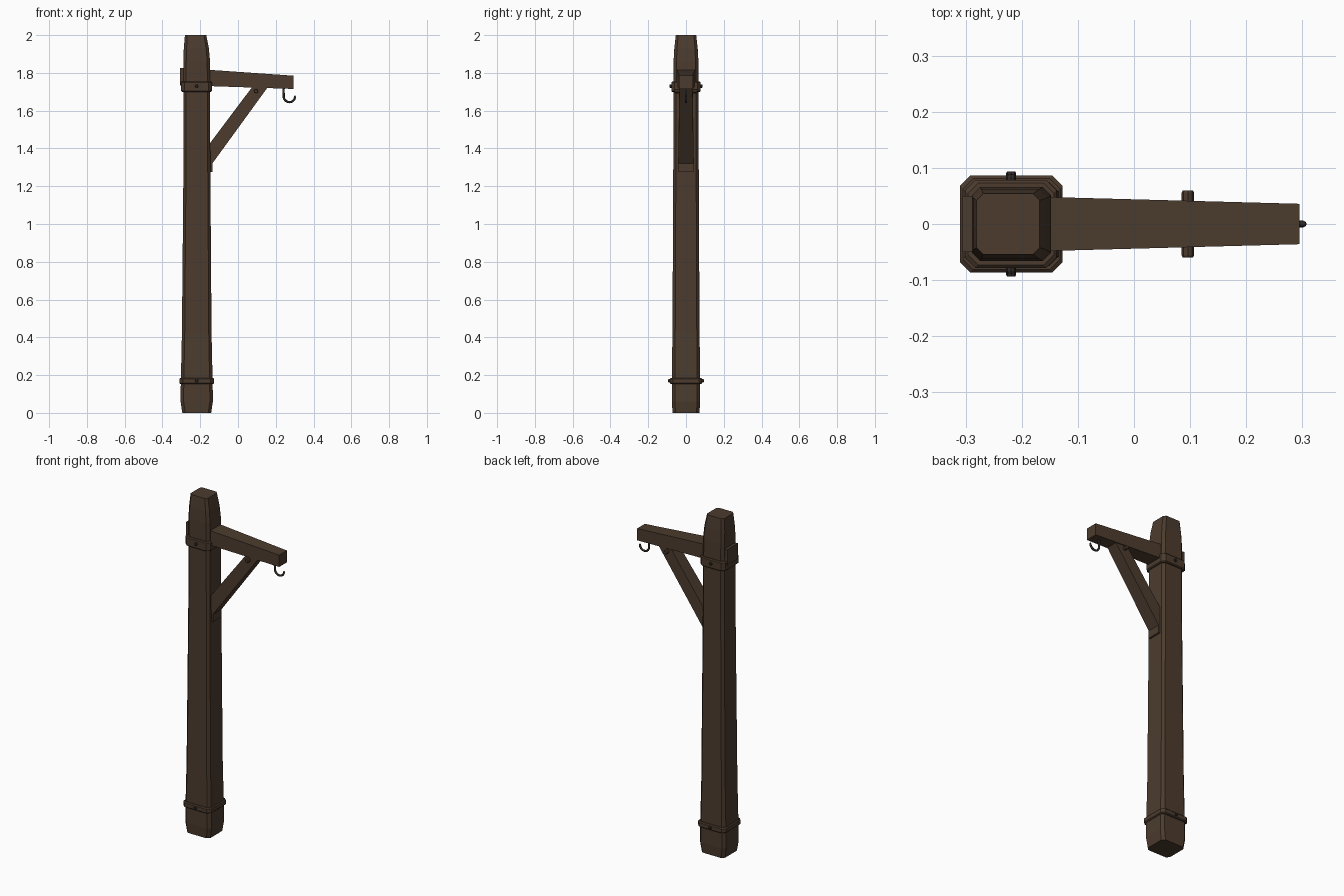
import bpy, bmesh, math
from mathutils import Vector

if "Cube" in bpy.data.objects:
    bpy.data.objects.remove(bpy.data.objects["Cube"], do_unlink=True)


def material(name, color):
    m = bpy.data.materials.new(name)
    m.use_nodes = True
    m.diffuse_color = (*color, 1)
    m.node_tree.nodes["Principled BSDF"].inputs["Base Color"].default_value = (*color, 1)
    return m


wood = material("brown wood", (0.072, 0.044, 0.027))
iron = material("dark iron", (0.03, 0.024, 0.02))


def loft(name, rings, mat):
    """Skin a stack of equal-length point rings and cap both ends."""
    bm = bmesh.new()
    loops = [[bm.verts.new(p) for p in ring] for ring in rings]
    n = len(loops[0])
    for a, b in zip(loops, loops[1:]):
        for i in range(n):
            j = (i + 1) % n
            bm.faces.new((a[i], a[j], b[j], b[i]))
    bm.faces.new(loops[0][::-1])
    bm.faces.new(loops[-1])
    bmesh.ops.recalc_face_normals(bm, faces=bm.faces)
    mesh = bpy.data.meshes.new(name)
    bm.to_mesh(mesh)
    bm.free()
    mesh.materials.append(mat)
    obj = bpy.data.objects.new(name, mesh)
    bpy.context.collection.objects.link(obj)
    return obj


def octagon(x0, x1, hy, z, c):
    """Horizontal rectangle with cut corners."""
    return [(x0 + c, -hy, z), (x1 - c, -hy, z), (x1, -hy + c, z), (x1, hy - c, z),
            (x1 - c, hy, z), (x0 + c, hy, z), (x0, hy - c, z), (x0, -hy + c, z)]


def beam_end(x, hy, low, high):
    return [(x, -hy, low), (x, hy, low), (x, hy, high), (x, -hy, high)]


def rod(name, x, z, radius, half, mat, sides=8):
    """Cylinder lying along y, through the timber."""
    rings = []
    for y, r in ((-half, radius * 0.8), (-half + 0.004, radius),
                 (half - 0.004, radius), (half, radius * 0.8)):
        rings.append([(x + r * math.cos(math.tau * i / sides), y,
                       z + r * math.sin(math.tau * i / sides)) for i in range(sides)])
    return loft(name, rings, mat)


# Upright timber: left edge, right edge, half depth, height, corner cut
post = [(-0.295, -0.142, 0.071, 0, 0.016), (-0.304, -0.133, 0.075, 0.06, 0.016),
        (-0.303, -0.134, 0.075, 0.15, 0.016), (-0.297, -0.14, 0.072, 0.42, 0.015),
        (-0.292, -0.144, 0.069, 0.95, 0.014), (-0.288, -0.147, 0.067, 1.4, 0.014),
        (-0.289, -0.148, 0.066, 1.86, 0.015), (-0.287, -0.154, 0.062, 1.93, 0.015),
        (-0.281, -0.168, 0.054, 2.0, 0.012)]
loft("post", [octagon(*row) for row in post], wood)


# Straps around the post with bevelled rims
def strap(name, x0, x1, hy, low, high):
    b = 0.005
    rows = [(b, low), (0, low + b), (0, high - b), (b, high)]
    return loft(name, [octagon(x0 + d, x1 - d, hy - d, z, 0.018) for d, z in rows], wood)


strap("lower_strap", -0.31, -0.127, 0.086, 0.153, 0.185)
strap("upper_strap", -0.301, -0.138, 0.078, 1.7, 1.755)
rod("lower_strap_nail", -0.219, 0.17, 0.009, 0.094, iron)
rod("upper_strap_nail", -0.219, 1.73, 0.009, 0.088, iron)

# Tapering arm, passing through the post
loft("arm", [beam_end(-0.306, 0.05, 1.733, 1.826), beam_end(-0.15, 0.048, 1.73, 1.816),
             beam_end(0.295, 0.036, 1.715, 1.785)], wood)

# Diagonal brace, its foot block and the peg through its head
foot = [(-0.147, -0.041, 1.305), (-0.147, 0.041, 1.305),
        (-0.147, 0.041, 1.43), (-0.147, -0.041, 1.43)]
head = [(0.156, -0.035, 1.722), (0.156, 0.035, 1.722),
        (0.075, 0.035, 1.725), (0.075, -0.035, 1.725)]
loft("brace", [foot, head], wood)
loft("brace_foot_block", [beam_end(-0.16, 0.041, 1.275, 1.43),
                          beam_end(-0.136, 0.041, 1.275, 1.38)], wood)
rod("brace_peg", 0.096, 1.703, 0.011, 0.06, wood)

# Iron hook swept as a round rod
path = [Vector((0.242, 0, 1.73)), Vector((0.241, 0, 1.70))]
for i in range(13):
    a = math.radians(170 + i * 16.5)
    path.append(Vector((0.272 + 0.03 * math.cos(a), 0, 1.675 + 0.03 * math.sin(a))))
rings = []
for i, p in enumerate(path):
    t = (path[min(i + 1, len(path) - 1)] - path[max(i - 1, 0)]).normalized()
    side = Vector((0, 1, 0)).cross(t)
    r = 0.006 if i < len(path) - 1 else 0.003
    rings.append([p + r * (math.cos(math.tau * k / 8) * side
                           + math.sin(math.tau * k / 8) * Vector((0, 1, 0))) for k in range(8)])
hook = loft("hook", rings, iron)
for poly in hook.data.polygons:
    poly.use_smooth = True
